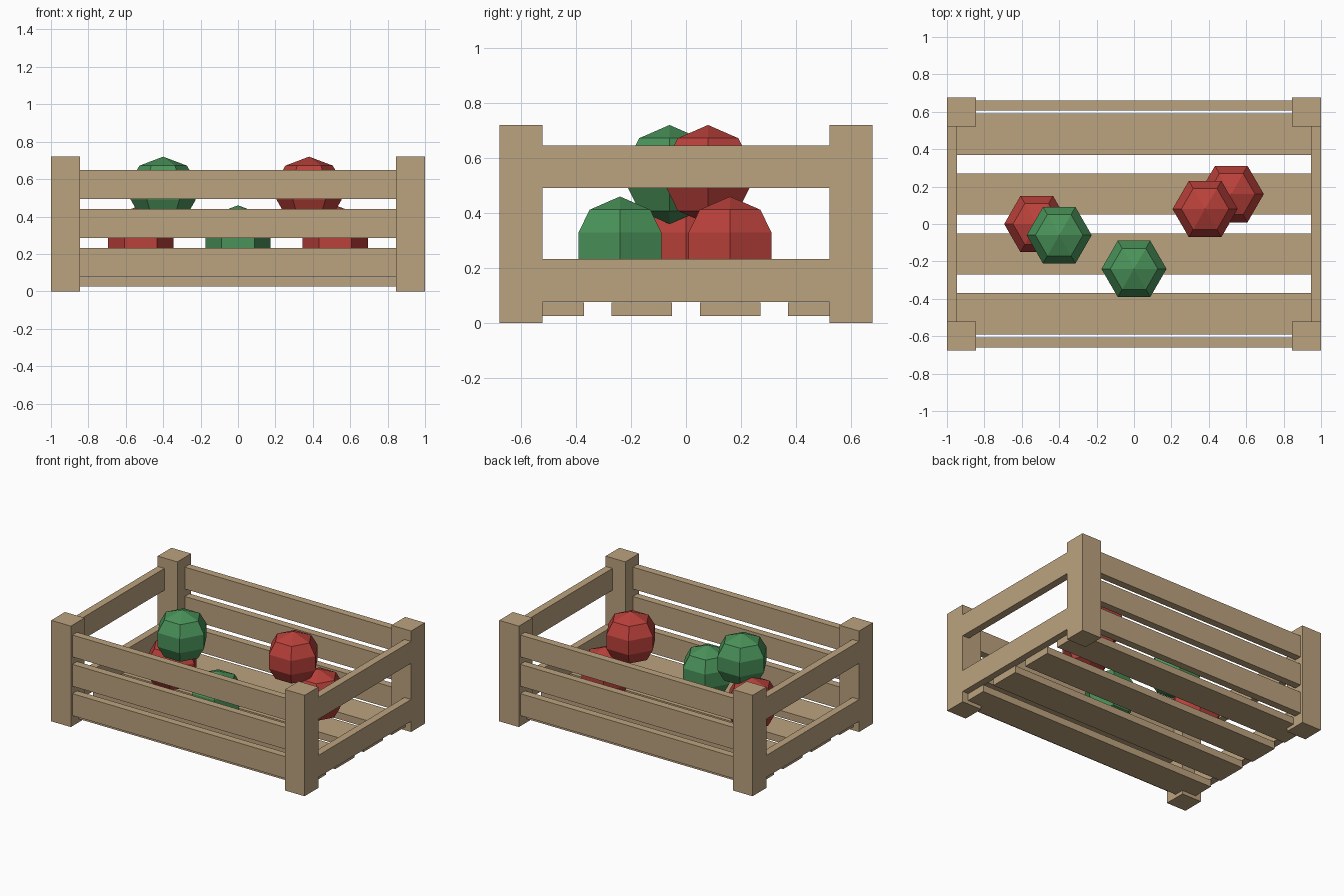
import bpy, bmesh, math

if "Cube" in bpy.data.objects:
    bpy.data.objects.remove(bpy.data.objects["Cube"])


def material(name, rgb):
    m = bpy.data.materials.new(name)
    m.diffuse_color = (*rgb, 1)
    m.use_nodes = True
    m.node_tree.nodes["Principled BSDF"].inputs["Base Color"].default_value = m.diffuse_color
    return m


WOOD = material("wood", (0.50, 0.365, 0.21))
RED = material("red fruit", (0.49, 0.052, 0.043))
GREEN = material("green fruit", (0.068, 0.29, 0.10))


def finish(bm, name, mat):
    bmesh.ops.recalc_face_normals(bm, faces=bm.faces)
    mesh = bpy.data.meshes.new(name)
    bm.to_mesh(mesh)
    bm.free()
    mesh.materials.append(mat)
    ob = bpy.data.objects.new(name, mesh)
    bpy.context.collection.objects.link(ob)
    return ob


def box(name, center, size):
    bm = bmesh.new()
    bmesh.ops.create_cube(bm, size=1)
    for v in bm.verts:
        v.co = [c + s * k for c, s, k in zip(center, size, v.co)]
    return finish(bm, name, WOOD)


def fruit(name, center, mat):
    # six-sided lathe of a rounded profile
    bm = bmesh.new()
    rings = []
    for r, z in ((0.127, 0.132), (0.174, 0.05), (0.174, -0.05), (0.127, -0.132)):
        rings.append([bm.verts.new((r * math.cos(i * math.pi / 3),
                                    r * math.sin(i * math.pi / 3), z)) for i in range(6)])
    top, bottom = bm.verts.new((0, 0, 0.18)), bm.verts.new((0, 0, -0.18))
    for i in range(6):
        j = (i + 1) % 6
        bm.faces.new((top, rings[0][i], rings[0][j]))
        bm.faces.new((bottom, rings[-1][j], rings[-1][i]))
        for a, b in zip(rings, rings[1:]):
            bm.faces.new((a[i], b[i], b[j], a[j]))
    finish(bm, name, mat).location = center


# corner posts
for sx, nx in ((-1, "left"), (1, "right")):
    for sy, ny in ((-1, "front"), (1, "back")):
        box(f"{ny}_{nx}_post", (sx * 0.9225, sy * 0.60, 0.36), (0.155, 0.155, 0.72))

# long side slats, set slightly in from the post faces
for sy, ny in ((-1, "front"), (1, "back")):
    for i, z in enumerate((0.154, 0.363, 0.572)):
        box(f"{ny}_slat_{i + 1}", (0, sy * 0.634, z), (1.76, 0.053, 0.156))

# end rails, flush with the posts
for sx, nx in ((-1, "left"), (1, "right")):
    for i, z in enumerate((0.154, 0.568)):
        box(f"{nx}_end_rail_{i + 1}", (sx * 0.9735, 0, z), (0.053, 1.045, 0.156))

# floor slats
for i, y in enumerate((-0.48, -0.16, 0.16, 0.48)):
    box(f"floor_slat_{i + 1}", (0, y, 0.05), (1.91, 0.22, 0.05))

# fruit
fruit("red_fruit_left", (-0.52, 0.0, 0.28), RED)
fruit("green_fruit_middle", (0.0, -0.24, 0.28), GREEN)
fruit("red_fruit_right", (0.52, 0.16, 0.28), RED)
fruit("green_fruit_upper", (-0.40, -0.06, 0.54), GREEN)
fruit("red_fruit_upper", (0.38, 0.08, 0.54), RED)
